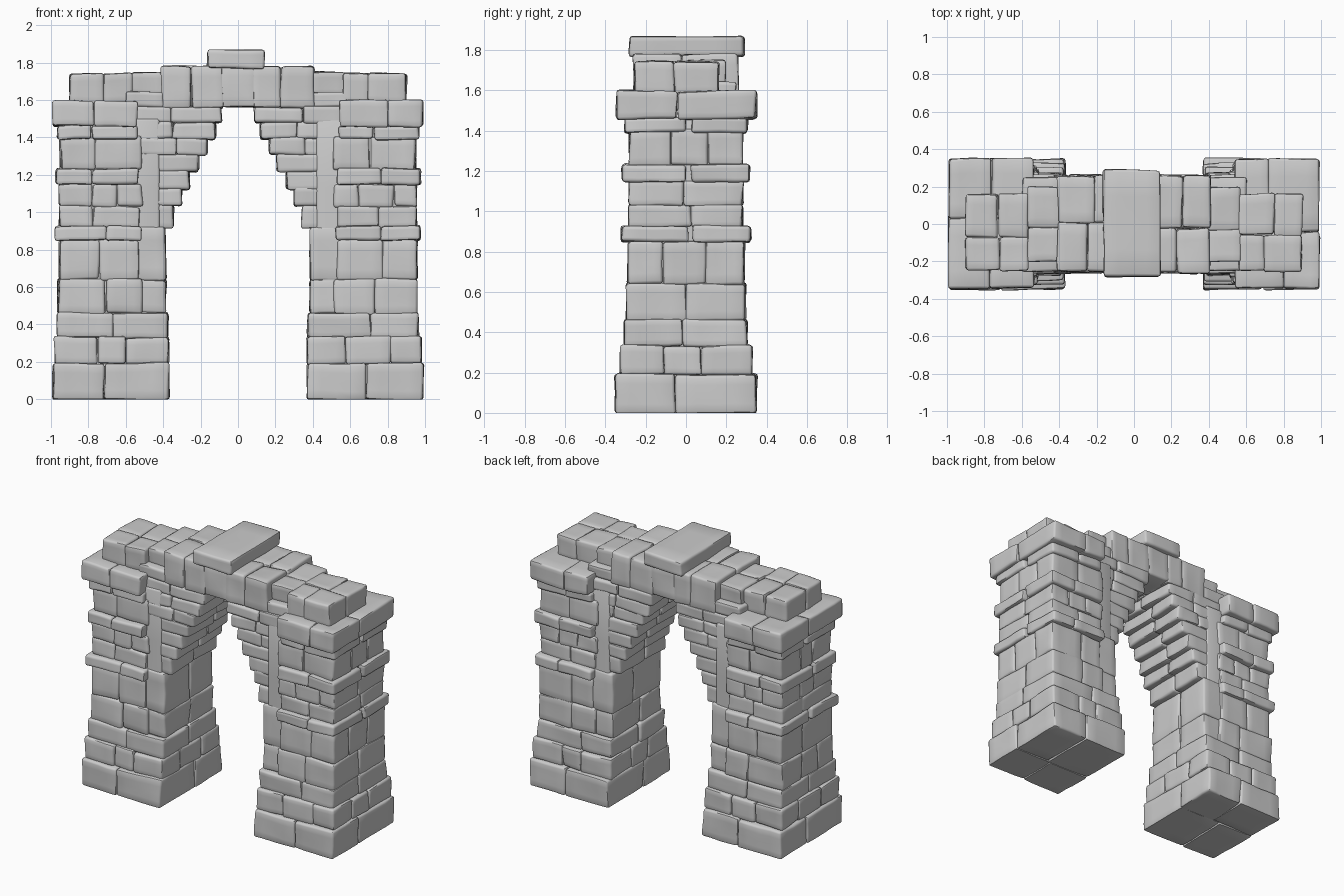
import bpy, bmesh, random
from mathutils import Vector, noise

random.seed(7)
cube = bpy.data.objects.get("Cube")
if cube:
    bpy.data.objects.remove(cube, do_unlink=True)

stone = bpy.data.materials.new("grey stone")
stone.use_nodes = True
GREY = (0.6, 0.6, 0.6, 1)
stone.diffuse_color = GREY
stone.node_tree.nodes["Principled BSDF"].inputs["Base Color"].default_value = GREY
stone.node_tree.nodes["Principled BSDF"].inputs["Roughness"].default_value = 0.9


def add_block(bm, lo, hi, wobble=0.006, edge=0.014):
    """One worn stone: jittered box, rounded edges, gently uneven faces."""
    lo, hi = Vector(lo), Vector(hi)
    part = bmesh.new()
    bmesh.ops.create_cube(part, size=1)
    for v in part.verts:
        v.co = Vector([(lo[i] + hi[i]) / 2 + v.co[i] * (hi[i] - lo[i])
                       + random.uniform(-wobble, wobble) for i in range(3)])
    bmesh.ops.subdivide_edges(part, edges=part.edges[:], cuts=3, use_grid_fill=True)
    sharp = [e for e in part.edges if e.calc_face_angle(0) > 0.8]
    bmesh.ops.bevel(part, geom=sharp, offset=edge, segments=2, profile=0.5,
                    affect='EDGES', clamp_overlap=True)
    shift = Vector([random.uniform(0, 50) for _ in range(3)])
    for v in part.verts:
        v.co += noise.noise_vector(v.co * 7 + shift) * wobble
        v.co.z = max(v.co.z, 0)
    mesh = bpy.data.meshes.new("stone")
    part.to_mesh(mesh)
    part.free()
    bm.from_mesh(mesh)
    bpy.data.meshes.remove(mesh)


def cuts(a, b, n):
    """Split a span into n uneven lengths."""
    step = (b - a) / n
    inner = [a + step * (i + random.uniform(-0.2, 0.2)) for i in range(1, n)]
    edges = [a] + inner + [b]
    return list(zip(edges, edges[1:]))


def add_course(bm, x0, x1, y0, y1, z0, z1, nx=2, ny=2, gap=0.0):
    """A row of stones; joints shift from one row of depth to the next."""
    for ya, yb in cuts(y0, y1, ny):
        for xa, xb in cuts(x0, x1, nx):
            add_block(bm, (xa, ya + gap * (ya > y0), z0 - 0.003),
                      (xb, yb - gap * (yb < y1), z1 + 0.003))


def finish(name, bm, side=1):
    if side < 0:
        for v in bm.verts:
            v.co.x *= -1
        bmesh.ops.reverse_faces(bm, faces=bm.faces[:])
    mesh = bpy.data.meshes.new(name)
    bm.to_mesh(mesh)
    bm.free()
    mesh.materials.append(stone)
    obj = bpy.data.objects.new(name, mesh)
    bpy.context.collection.objects.link(obj)
    bpy.ops.object.select_all(action='DESELECT')
    obj.select_set(True)
    bpy.context.view_layer.objects.active = obj
    bpy.ops.object.shade_smooth_by_angle(angle=0.8)


# Wall courses: bottom, top, inner x, outer x, half depth, stones along x
COURSES = [
    (0.0, 0.19, 0.37, 0.99, 0.35, 2), (0.19, 0.33, 0.37, 0.98, 0.325, 3),
    (0.33, 0.46, 0.375, 0.965, 0.303, 2), (0.46, 0.64, 0.51, 0.96, 0.295, 2),
    (0.64, 0.85, 0.53, 0.955, 0.287, 2), (0.92, 1.03, 0.53, 0.955, 0.283, 2),
    (1.03, 1.15, 0.51, 0.955, 0.283, 3), (1.23, 1.40, 0.51, 0.95, 0.28, 2),
]
# Projecting bands
BANDS = [(0.85, 0.925, 0.52, 0.975, 0.32), (1.15, 1.23, 0.53, 0.975, 0.315),
         (1.395, 1.46, 0.54, 0.965, 0.305)]
# Stepped underside of the arch: bottom height and inner x
STEPS = [(0.92, 0.345), (1.035, 0.30), (1.125, 0.26), (1.22, 0.21),
         (1.31, 0.165), (1.395, 0.12), (1.48, 0.09), (1.56, 0.08)]

for side, label in ((1, "left"), (-1, "right")):
    # Tower walls with a solid core behind the joints
    bm = bmesh.new()
    add_block(bm, (0.42, -0.265, 0.03), (0.935, 0.265, 1.5), 0.002)
    for z0, z1, x0, x1, d, n in COURSES:
        add_course(bm, x0, x1, -d, d, z0, z1, n, random.choice((2, 3)))
    finish(label + "_tower_walls", bm, side)

    # Inner pier carrying the arch
    bm = bmesh.new()
    for z0, z1 in ((0.46, 0.64), (0.64, 0.92)):
        add_course(bm, 0.385, 0.58, -0.272, 0.272, z0, z1, 1, 2)
    finish(label + "_inner_pier", bm, side)

    # Bands
    bm = bmesh.new()
    for z0, z1, x0, x1, d in BANDS:
        add_course(bm, x0, x1, -d, d, z0, z1, 2, 2, 0.015)
    finish(label + "_tower_bands", bm, side)

    # Capping course and top stones
    bm = bmesh.new()
    add_course(bm, 0.54, 0.99, -0.345, 0.35, 1.46, 1.595, 2, 2)
    finish(label + "_tower_cap", bm, side)
    bm = bmesh.new()
    add_course(bm, 0.56, 0.9, -0.25, 0.16, 1.58, 1.74, 2, 2)
    add_course(bm, 0.39, 0.57, -0.2, 0.2, 1.63, 1.745, 1, 2)
    add_course(bm, 0.4, 0.6, -0.25, 0.25, 1.56, 1.64, 1, 2)
    finish(label + "_top_stones", bm, side)

    # Corbelled half of the arch
    bm = bmesh.new()
    tops = [z for z, _ in STEPS[1:]] + [1.775]
    for (z0, x), z1 in zip(STEPS, tops):
        outer = 0.41 if z1 > 1.7 else 0.56
        d = 0.26 + random.uniform(-0.006, 0.006)
        add_course(bm, x, outer, -d, d, z0, z1, 1 if x > 0.2 else 2, 2)
    finish(label + "_arch_steps", bm, side)

# Keystone and its capping slab
bm = bmesh.new()
add_block(bm, (-0.1, -0.255, 1.56), (0.1, 0.255, 1.78))
finish("keystone", bm)
bm = bmesh.new()
add_block(bm, (-0.165, -0.28, 1.77), (0.14, 0.29, 1.87))
finish("keystone_slab", bm)
